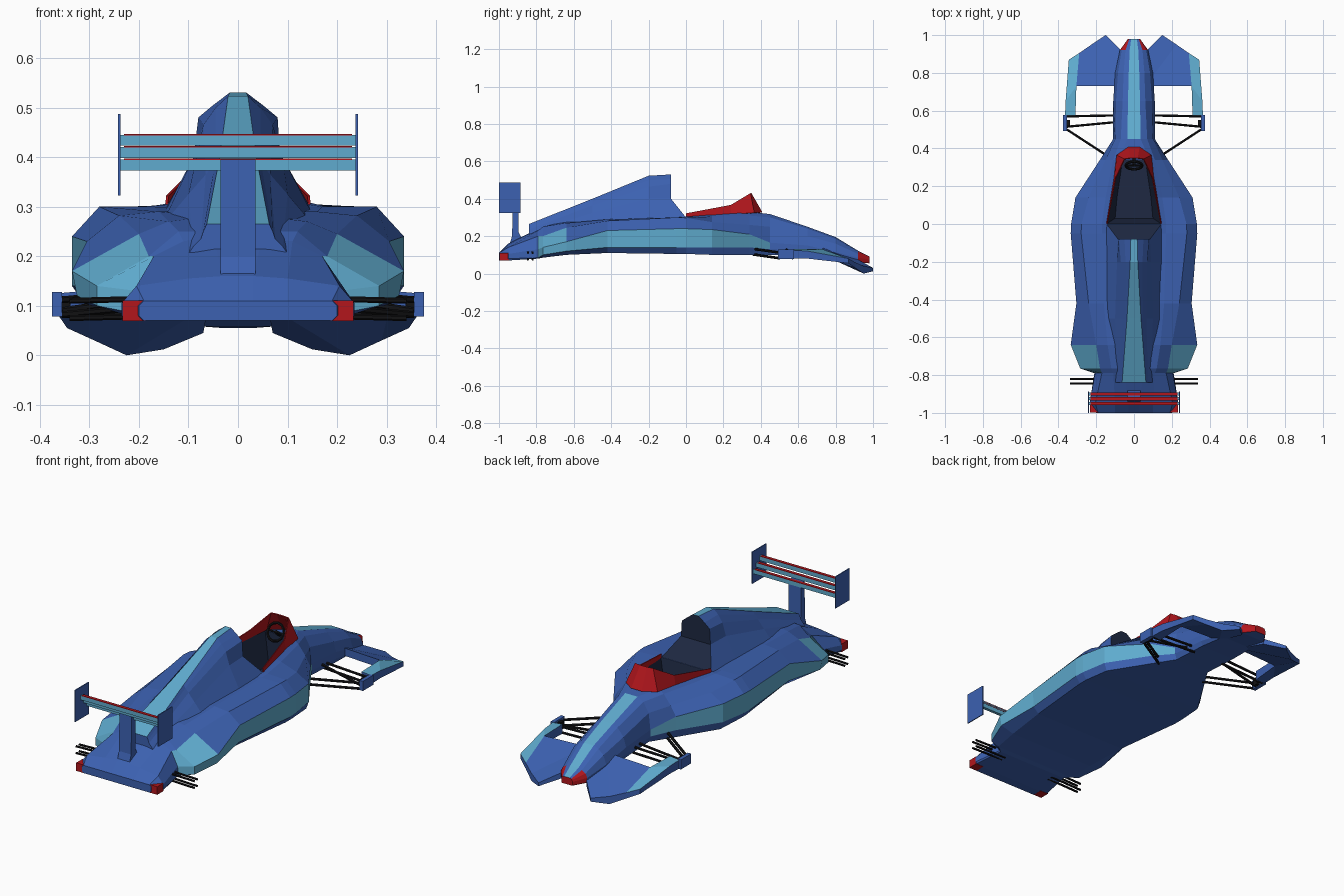
import bpy, bmesh
from mathutils import Vector

if "Cube" in bpy.data.objects:
    bpy.data.objects.remove(bpy.data.objects["Cube"])


def material(name, rgb):
    m = bpy.data.materials.new(name)
    m.diffuse_color = (*rgb, 1)
    m.use_nodes = True
    m.node_tree.nodes["Principled BSDF"].inputs["Base Color"].default_value = m.diffuse_color
    return m


BLUE = material("blue", (0.045, 0.12, 0.44))
TEAL = material("teal", (0.115, 0.41, 0.62))
RED = material("red", (0.45, 0.008, 0.012))
DARK = material("dark", (0.013, 0.022, 0.055))
BLACK = material("black", (0.006, 0.006, 0.007))


def finish(name, bm, mats, flip=False):
    bmesh.ops.recalc_face_normals(bm, faces=bm.faces)
    if flip:
        bmesh.ops.reverse_faces(bm, faces=bm.faces)
    me = bpy.data.meshes.new(name)
    bm.to_mesh(me)
    bm.free()
    for m in mats:
        me.materials.append(m)
    ob = bpy.data.objects.new(name, me)
    bpy.context.collection.objects.link(ob)
    return ob


def loft(name, rows, mats, paint, closed=True, caps=(None, None), flip=False):
    """Skin rows of half-section points mirrored in x; paint(row, strip) -> material or None."""
    bm = bmesh.new()
    n = len(rows[0])
    rings = [[bm.verts.new(p) for p in row] +
             [bm.verts.new((-p[0], p[1], p[2])) for p in reversed(row)] for row in rows]
    for r in range(len(rings) - 1):
        for k in range(2 * n if closed else 2 * n - 1):
            strip = -1 if k == 2 * n - 1 else min(k, 2 * n - 2 - k)
            mat = paint(r, strip)
            if mat is not None:
                j = (k + 1) % (2 * n)
                f = bm.faces.new((rings[r][k], rings[r][j], rings[r + 1][j], rings[r + 1][k]))
                f.material_index = mat
    for ring, mat in zip((rings[0], rings[-1]), caps):
        if mat is not None:
            for k in range(n - 1):
                f = bm.faces.new((ring[k], ring[k + 1], ring[2 * n - 2 - k], ring[2 * n - 1 - k]))
                f.material_index = mat
    return finish(name, bm, mats, flip)


def sections(table):
    return [[(x, y, z) for x, z in pts] for y, *pts in table]


def box(name, centre, size, mat):
    bm = bmesh.new()
    bmesh.ops.create_cube(bm, size=1)
    for v in bm.verts:
        v.co = Vector(centre) + v.co * Vector(size)
    return finish(name, bm, [mat])


def rod(name, a, b, radius=0.007, sides=6):
    a, b = Vector(a), Vector(b)
    bm = bmesh.new()
    bmesh.ops.create_cone(bm, cap_ends=True, segments=sides, radius1=radius, radius2=radius,
                          depth=(b - a).length)
    q = (b - a).to_track_quat('Z', 'Y')
    for v in bm.verts:
        v.co = (a + b) / 2 + q @ v.co
    return finish(name, bm, [BLACK])


# Rear body with sidepods: floor edge, lower side, upper side, shoulder, inner, centre
rear = [
    (-1.0, (.19, .07), (.2, .08), (.2, .10), (.19, .11), (.1, .11), (.03, .11)),
    (-.95, (.23, .07), (.235, .08), (.235, .105), (.205, .14), (.1, .155), (.03, .16)),
    (-.79, (.205, .08), (.21, .085), (.205, .13), (.17, .2), (.11, .23), (.05, .24)),
    (-.765, (.24, .085), (.285, .10), (.285, .14), (.18, .2), (.12, .25), (.05, .25)),
    (-.64, (.25, .10), (.325, .12), (.335, .17), (.2, .245), (.14, .27), (.06, .28)),
    (-.42, (.27, .11), (.30, .14), (.305, .23), (.24, .282), (.16, .29), (.06, .29)),
    (-.05, (.31, .105), (.335, .14), (.335, .24), (.28, .30), (.17, .30), (.12, .295)),
    (0, (.31, .105), (.333, .14), (.333, .24), (.278, .298), (.17, .302), (.145, .304))]
loft("rear_body", sections(rear), [BLUE, TEAL],
     lambda r, s: int((s == 1 and r >= 2) or (s == 2 and r in (2, 3))), caps=(0, None))

# Front body, cockpit opening and nose
nose = [
    (0, (.31, .105), (.333, .14), (.333, .24), (.278, .298), (.17, .302), (.145, .304)),
    (.14, (.295, .1), (.31, .14), (.31, .235), (.24, .275), (.15, .305), (.117, .315)),
    (.34, (.17, .1), (.18, .14), (.18, .21), (.15, .26), (.11, .31), (.082, .33)),
    (.45, (.10, .1), (.11, .13), (.11, .165), (.1, .25), (.07, .30), (.035, .318)),
    (.65, (.1, .09), (.11, .115), (.11, .15), (.095, .2), (.06, .24), (.032, .25)),
    (.8, (.09, .08), (.1, .09), (.1, .115), (.085, .16), (.055, .185), (.028, .195)),
    (.92, (.07, .058), (.075, .065), (.075, .085), (.065, .105), (.045, .118), (.023, .122)),
    (.98, (.03, .055), (.032, .06), (.032, .075), (.03, .085), (.025, .09), (.015, .092))]
loft("front_body", sections(nose), [BLUE, TEAL, RED],
     lambda r, s: None if s == 5 and r < 2 else
     2 if r == 6 and s < 4 and s >= 0 else
     int((s == 1 and r < 3) or (s == 5 and r >= 3)), caps=(None, 2))

# Engine cover with dark headrest panel on its front
cover = [
    [(.145, 0, .30), (.085, -.08, .40), (.08, -.08, .48), (.05, -.08, .505), (.017, -.08, .53)],
    [(.15, -.2, .285), (.09, -.2, .40), (.07, -.2, .465), (.045, -.2, .50), (.02, -.2, .523)],
    [(.155, -.5, .26), (.1, -.5, .325), (.065, -.5, .365), (.047, -.5, .385), (.037, -.5, .4)],
    [(.11, -.84, .19), (.09, -.84, .22), (.075, -.84, .235), (.07, -.84, .25), (.063, -.84, .265)]]
loft("engine_cover", cover, [BLUE, TEAL, DARK], lambda r, s: int(s == 4), caps=(2, 0))

# Cockpit tub
tub = [[(.145, 0, .304), (.117, .14, .315), (.082, .34, .33)],
       [(.1, .03, .15), (.09, .14, .15), (.06, .34, .15)]]
loft("cockpit_tub", tub, [DARK], lambda r, s: 0, caps=(None, 0), flip=True)

# Red windscreen wrapping the cockpit rim
screen = [[(.147, 0, .302), (.107, .24, .318), (.092, .365, .325), (.03, .408, .328)],
          [(.145, 0, .322), (.1, .24, .367), (.052, .345, .43), (.02, .35, .43)]]
ob = loft("windscreen", screen, [RED], lambda r, s: 0, closed=False)
ob.modifiers.new("thickness", 'SOLIDIFY').thickness = 0.005

# Steering wheel
bpy.ops.mesh.primitive_torus_add(major_radius=.045, minor_radius=.007, major_segments=12,
                                 minor_segments=6, location=(0, .31, .355), rotation=(1.1, 0, 0))
wheel = bpy.context.object
wheel.name = "steering_wheel"
wheel.data.materials.append(BLACK)
rod("steering_spoke", (-.043, .31, .355), (.043, .31, .355), .006)
rod("steering_column", (0, .31, .355), (0, .37, .31), .01)

# Front wings: x, y, top z, bottom z
WING = [(.06, .73, .14, .10), (.305, .73, .13, .09), (.31, .575, .13, .08), (.365, .575, .125, .08),
        (.362, .65, .12, .08), (.345, .87, .08, .055), (.29, .905, .06, .03), (.225, .95, .04, 0),
        (.15, 1.0, .03, .012), (.07, .92, .075, .045)]
for side, label in ((1, "right"), (-1, "left")):
    bm = bmesh.new()
    top = [bm.verts.new((side * x, y, t)) for x, y, t, b in WING]
    low = [bm.verts.new((side * x, y, b)) for x, y, t, b in WING]
    for loop, mat in (((1, 2, 3, 4), 1), ((1, 4, 5, 6), 1), ((0, 1, 6, 7), 0), ((0, 7, 8, 9), 0)):
        bm.faces.new([top[i] for i in loop]).material_index = mat
        bm.faces.new([low[i] for i in loop])
    for i in range(len(WING)):
        j = (i + 1) % len(WING)
        bm.faces.new((top[i], top[j], low[j], low[i]))
    finish(label + "_front_wing", bm, [BLUE, TEAL])

    # Front suspension arms and upright
    for z in (.082, .112):
        rod(label + "_front_arm", (side * .09, .575, z + .01), (side * .355, .57, z))
        rod(label + "_trailing_arm", (side * .14, .36, z + .02), (side * .355, .5, z))
    rod(label + "_push_rod", (side * .09, .54, .13), (side * .355, .515, .09))
    box(label + "_upright", (side * .365, .535, .103), (.02, .085, .05), BLUE)
    box(label + "_upright_hub", (side * .347, .535, .1), (.018, .03, .04), BLACK)

    # Rear suspension rods
    for y in (-.82, -.845):
        for z in (.075, .11):
            rod(label + "_rear_arm", (side * .15, y, z + .005), (side * .34, y, z), .006)

    # Rear light and rear wing end plate
    box(label + "_rear_light", (side * .21, -.972, .09), (.047, .052, .042), RED)
    box(label + "_end_plate", (side * .24, -.943, .405), (.005, .115, .165), BLUE)

# Rear wing slats with red upper edges
for i in range(3):
    y, z = -.9 - .025 * i, .384 + .025 * i
    box("wing_slat", (0, y, z), (.475 if i else .478, .016, .022), TEAL)
    box("wing_slat_edge", (0, y, z + .0115), (.46, .0165, .003), RED)

# Rear wing pylon
pylon = [[(.035, -.945, .15), (.035, -.87, .17)], [(.035, -.93, .2), (.035, -.895, .22)],
         [(.035, -.925, .395), (.035, -.895, .395)]]
loft("wing_pylon", pylon, [BLUE], lambda r, s: 0, caps=(0, 0))
